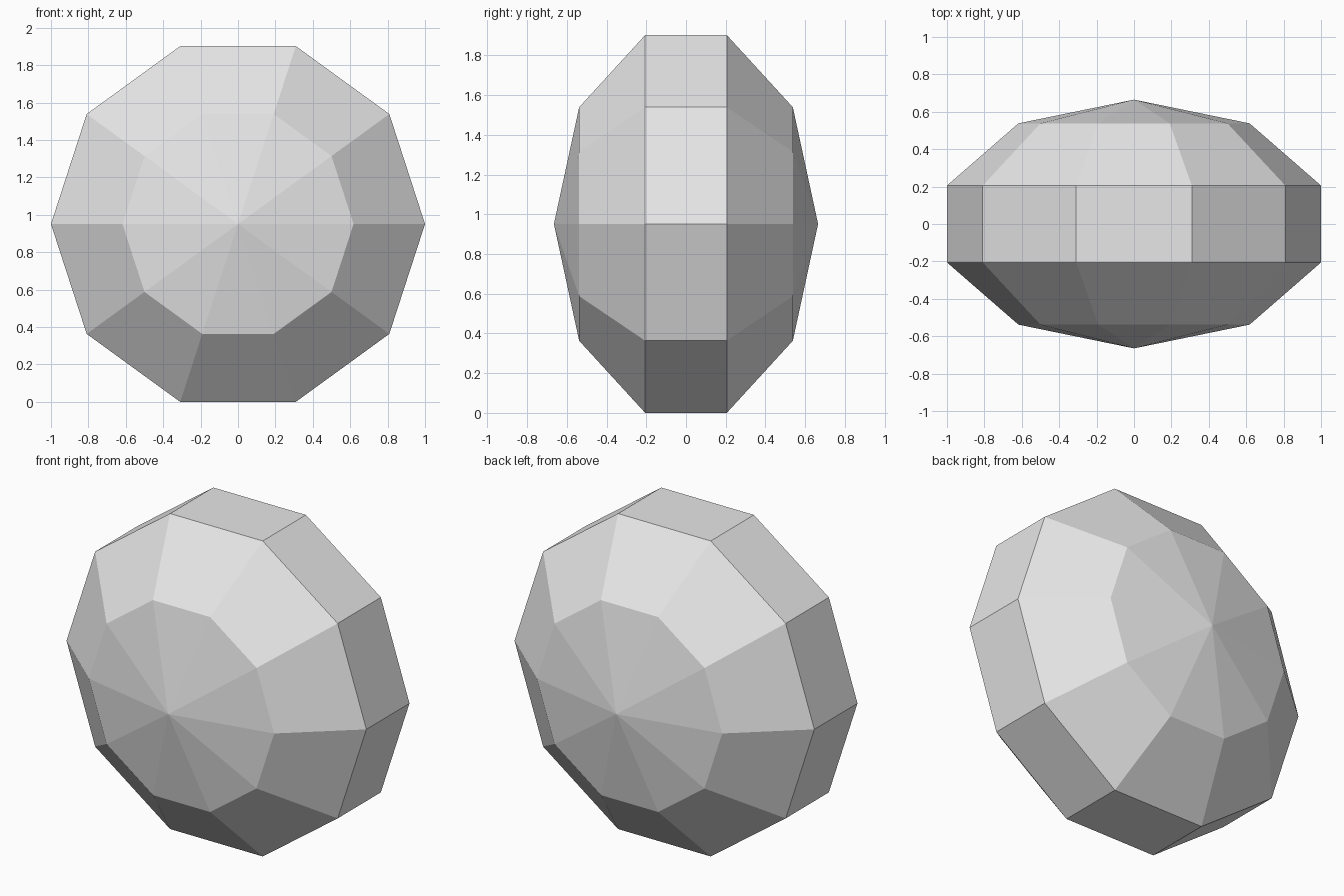
import bpy
import bmesh
from math import sin, cos, pi

cube = bpy.data.objects.get("Cube")
if cube:
    bpy.data.objects.remove(cube, do_unlink=True)

SIDES, BANDS = 10, 5
RADIUS = 1 / sin(2 * pi / BANDS)   # widest rings reach x = 1
DEPTH = 0.665                      # pole distance along y
CENTRE = sin(2 * pi / BANDS)       # flat bottom edge rests on the ground

# Plain grey material
grey = bpy.data.materials.new("light grey")
grey.use_nodes = True
colour = (0.8, 0.8, 0.8, 1)
grey.diffuse_color = colour
grey.node_tree.nodes["Principled BSDF"].inputs["Base Color"].default_value = colour

# Rings of the flattened ball, from the front pole to the back pole
bm = bmesh.new()


def ring(polar):
    r = RADIUS * sin(polar) / (RADIUS * sin(2 * pi / BANDS))
    turns = [2 * pi * i / SIDES for i in range(SIDES)]
    return [bm.verts.new((r * cos(t), -DEPTH * cos(polar), CENTRE + r * sin(t)))
            for t in turns]


rings = [ring(pi * k / BANDS) for k in range(1, BANDS)]
front = bm.verts.new((0, -DEPTH, CENTRE))
back = bm.verts.new((0, DEPTH, CENTRE))

# Pole fans and bands of quads
for i in range(SIDES):
    j = (i + 1) % SIDES
    bm.faces.new((front, rings[0][i], rings[0][j]))
    bm.faces.new((back, rings[-1][j], rings[-1][i]))
    for a, b in zip(rings, rings[1:]):
        bm.faces.new((a[i], b[i], b[j], a[j]))
bmesh.ops.recalc_face_normals(bm, faces=bm.faces)

mesh = bpy.data.meshes.new("flattened_ball")
bm.to_mesh(mesh)
bm.free()
mesh.materials.append(grey)
ball = bpy.data.objects.new("flattened_ball", mesh)
bpy.context.collection.objects.link(ball)

# Sit exactly on the ground
ball.location.z = -min(v.co.z for v in mesh.vertices)
